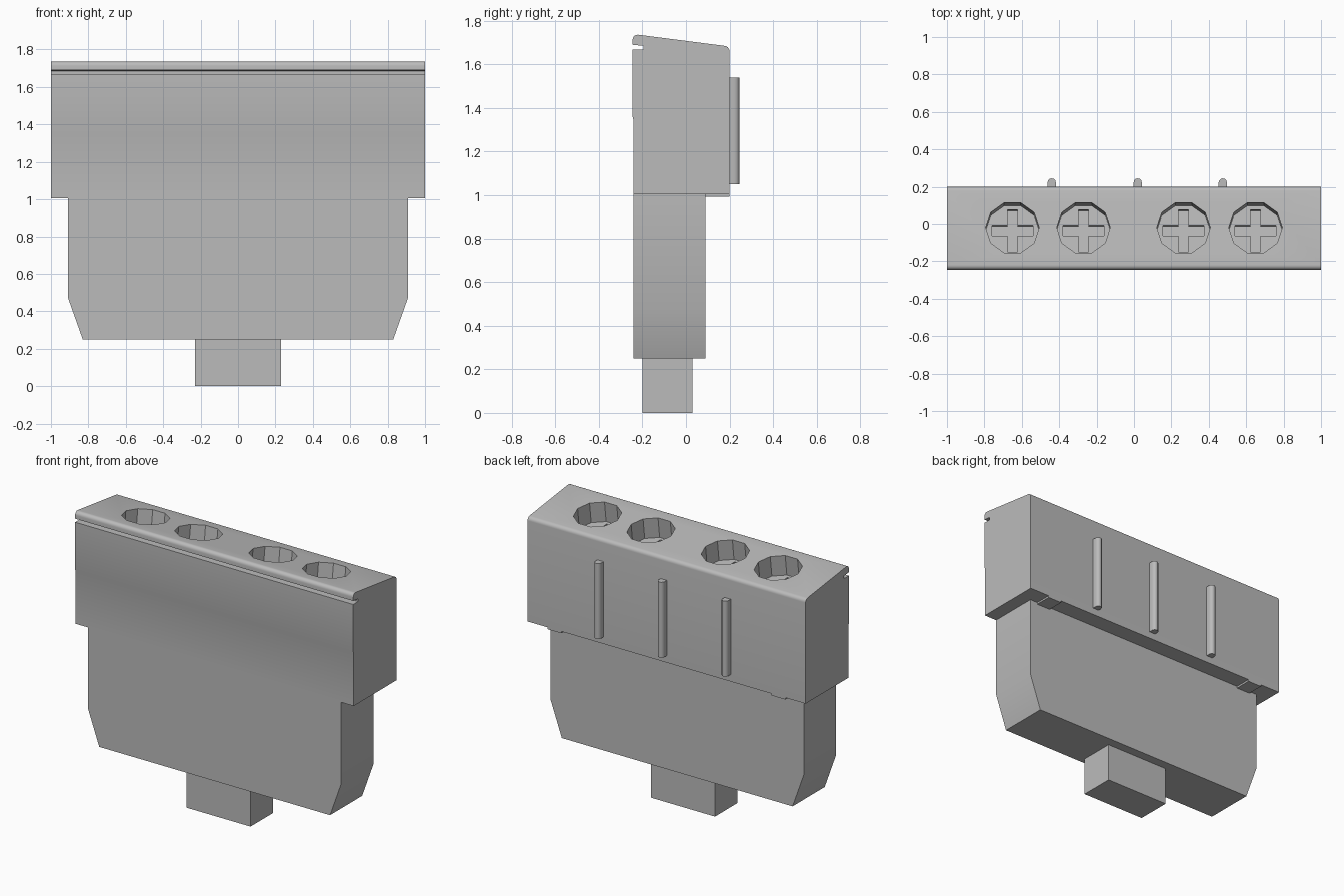
import bpy, bmesh, math
from mathutils import Matrix, Vector

old = bpy.data.objects.get("Cube")
if old:
    bpy.data.objects.remove(old, do_unlink=True)

grey = bpy.data.materials.new("light grey plastic")
grey.use_nodes = True
colour = (0.5, 0.5, 0.5, 1)
grey.diffuse_color = colour
grey.node_tree.nodes["Principled BSDF"].inputs["Base Color"].default_value = colour


def extrude(name, outline, axis, start, end):
    """Extrude a 2D outline along x, y or z; the other two axes keep their order."""
    def place(p, t):
        c = list(p)
        c.insert("xyz".index(axis), t)
        return c
    bm = bmesh.new()
    face = bm.faces.new([bm.verts.new(place(p, start)) for p in outline])
    grown = bmesh.ops.extrude_face_region(bm, geom=[face])
    shift = Vector(place((0, 0), end - start))
    bmesh.ops.translate(bm, vec=shift, verts=[v for v in grown["geom"] if isinstance(v, bmesh.types.BMVert)])
    bmesh.ops.recalc_face_normals(bm, faces=bm.faces)
    mesh = bpy.data.meshes.new(name)
    bm.to_mesh(mesh)
    bm.free()
    mesh.materials.append(grey)
    obj = bpy.data.objects.new(name, mesh)
    bpy.context.collection.objects.link(obj)
    return obj


def rect(a0, a1, b0, b1):
    return [(a0, b0), (a1, b0), (a1, b1), (a0, b1)]


def arc(cx, cy, r, a0, a1, n):
    angles = [math.radians(a0 + (a1 - a0) * i / n) for i in range(n + 1)]
    return [(cx + r * math.cos(a), cy + r * math.sin(a)) for a in angles]


# Terminal head: side profile with sloped rounded top and a front groove
profile = [(-0.24, 1.005), (0.2, 1.005)]
profile += arc(0.175, 1.66, 0.025, 0, 83, 5)
profile += arc(-0.222, 1.713, 0.023, 83, 180, 5)
profile += [(-0.245, 1.69), (-0.195, 1.685), (-0.195, 1.667), (-0.245, 1.667), (-0.245, 1.36), (-0.24, 1.34)]
head = extrude("terminal_head", profile, "x", -1, 1)

# Screw wells with cross slots, square to the sloped top
cutters = []
tilt = Matrix.Rotation(-math.atan(0.125), 4, "X")
for x in (-0.65, -0.27, 0.265, 0.65):
    shapes = [(arc(0, 0, 0.143, 0, 324, 9), -0.13, 0.1),
              (rect(-0.11, 0.11, -0.027, 0.027), -0.17, -0.1),
              (rect(-0.027, 0.027, -0.115, 0.115), -0.17, -0.1)]
    for outline, low, high in shapes:
        cutter = extrude("screw_well_cutter", outline, "z", low, high)
        cutter.matrix_world = Matrix.Translation((x, -0.02, 1.706)) @ tilt
        cutter.hide_render = True
        cutters.append(cutter)
        cut = head.modifiers.new("screw_well", "BOOLEAN")
        cut.operation = "DIFFERENCE"
        cut.solver = "EXACT"
        cut.object = cutter

bpy.context.view_layer.update()
cut_mesh = bpy.data.meshes.new_from_object(head.evaluated_get(bpy.context.evaluated_depsgraph_get()))
head.modifiers.clear()
head.data = cut_mesh
for cutter in cutters:
    bpy.data.objects.remove(cutter, do_unlink=True)

# Body with tapered lower corners, and the plug under it
body = extrude("body", [(-0.91, 1.005), (-0.91, 0.475), (-0.83, 0.25), (0.83, 0.25),
                        (0.91, 0.475), (0.91, 1.005)], "y", -0.24, 0.09)
plug = extrude("plug", rect(-0.23, 0.23, -0.2, 0.03), "z", 0, 0.25)
parts = [head, body, plug]

# Small pads under the rear ledge
for side, x in (("right", -0.805), ("left", 0.805)):
    parts.append(extrude(side + "_ledge_pad", rect(x - 0.05, x + 0.05, 0.09, 0.2), "z", 0.993, 1.005))

# Round-nosed ribs on the back
for side, x in (("right", -0.44), ("middle", 0.02), ("left", 0.475)):
    outline = [(x - 0.022, 0.2), (x + 0.022, 0.2)] + arc(x, 0.223, 0.022, 0, 180, 6)
    parts.append(extrude(side + "_rib", outline, "z", 1.05, 1.54))

# Smooth only the rounded edges
bpy.ops.object.select_all(action="DESELECT")
for part in parts:
    part.select_set(True)
bpy.context.view_layer.objects.active = head
bpy.ops.object.shade_smooth_by_angle(angle=math.radians(31))
